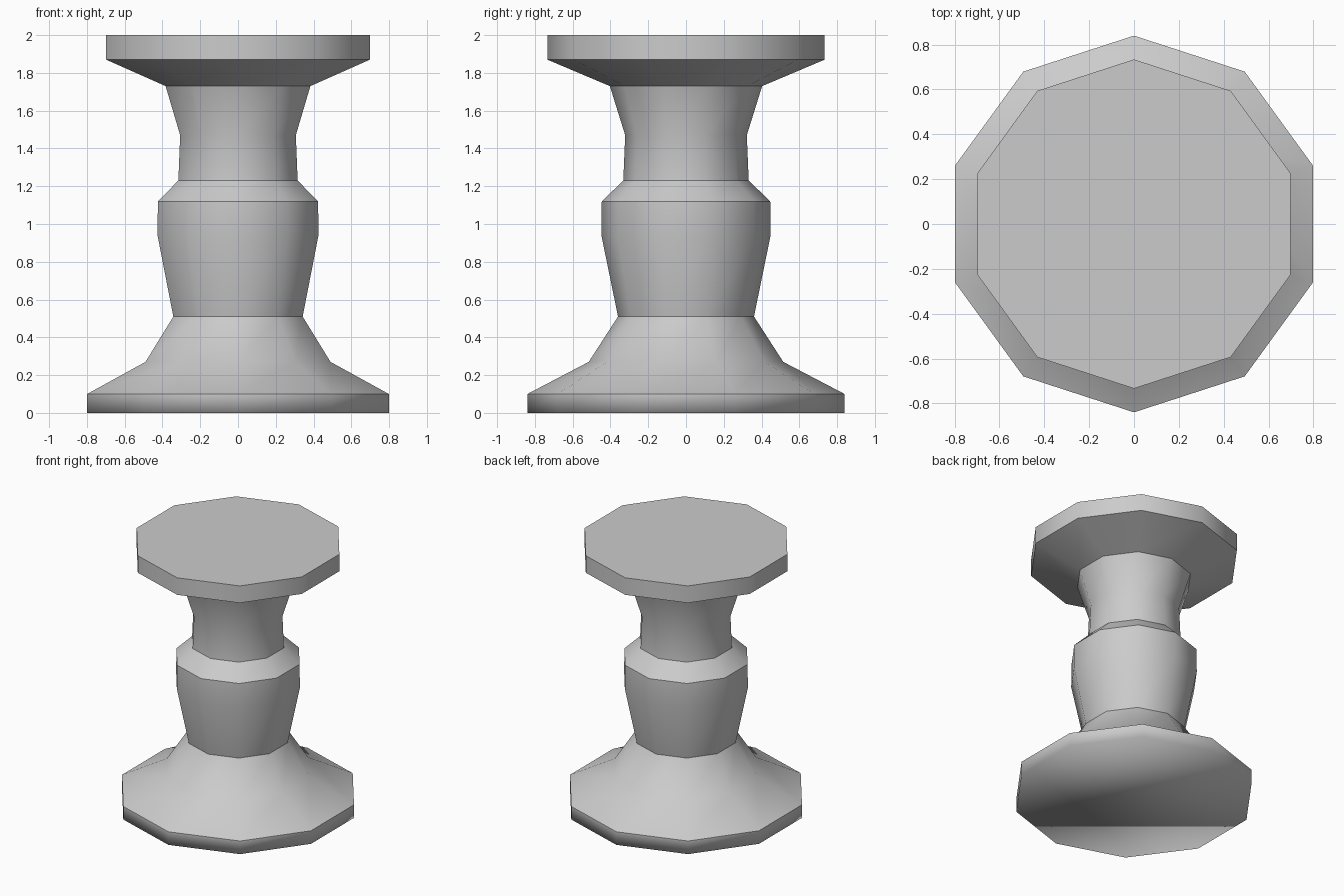
import bpy, bmesh
from math import cos, sin, pi

if "Cube" in bpy.data.objects:
    bpy.data.objects.remove(bpy.data.objects["Cube"])

SIDES = 10
# Profile from bottom to top: corner radius, height, hard edge
PROFILE = [
    (0.84, 0.00, False), (0.84, 0.10, True),      # base slab
    (0.515, 0.27, False), (0.36, 0.51, True),     # flared foot
    (0.448, 0.94, False), (0.446, 1.12, True),    # swollen body
    (0.332, 1.23, True), (0.322, 1.47, False),    # shoulder and neck
    (0.403, 1.73, True),                          # flare below the top
    (0.734, 1.87, True), (0.734, 2.00, True),     # top slab
]


def lathe(name, profile, sides):
    """Ten-sided turned solid with a corner on the y axis."""
    bm = bmesh.new()
    rings = []
    for r, z, _ in profile:
        angles = [pi / 2 + 2 * pi * i / sides for i in range(sides)]
        rings.append([bm.verts.new((r * cos(a), r * sin(a), z)) for a in angles])
    for low, high in zip(rings, rings[1:]):
        for i in range(sides):
            j = (i + 1) % sides
            bm.faces.new((low[i], low[j], high[j], high[i]))
    bm.faces.new(rings[0][::-1])
    bm.faces.new(rings[-1])
    for f in bm.faces:
        f.smooth = True
    # Hard edges only on the chosen rings
    for ring, (_, _, hard) in zip(rings, profile):
        for i in range(sides):
            bm.edges.get((ring[i], ring[(i + 1) % sides])).smooth = not hard
    mesh = bpy.data.meshes.new(name)
    bm.to_mesh(mesh)
    bm.free()
    obj = bpy.data.objects.new(name, mesh)
    bpy.context.collection.objects.link(obj)
    return obj


lathe("pedestal", PROFILE, SIDES)
